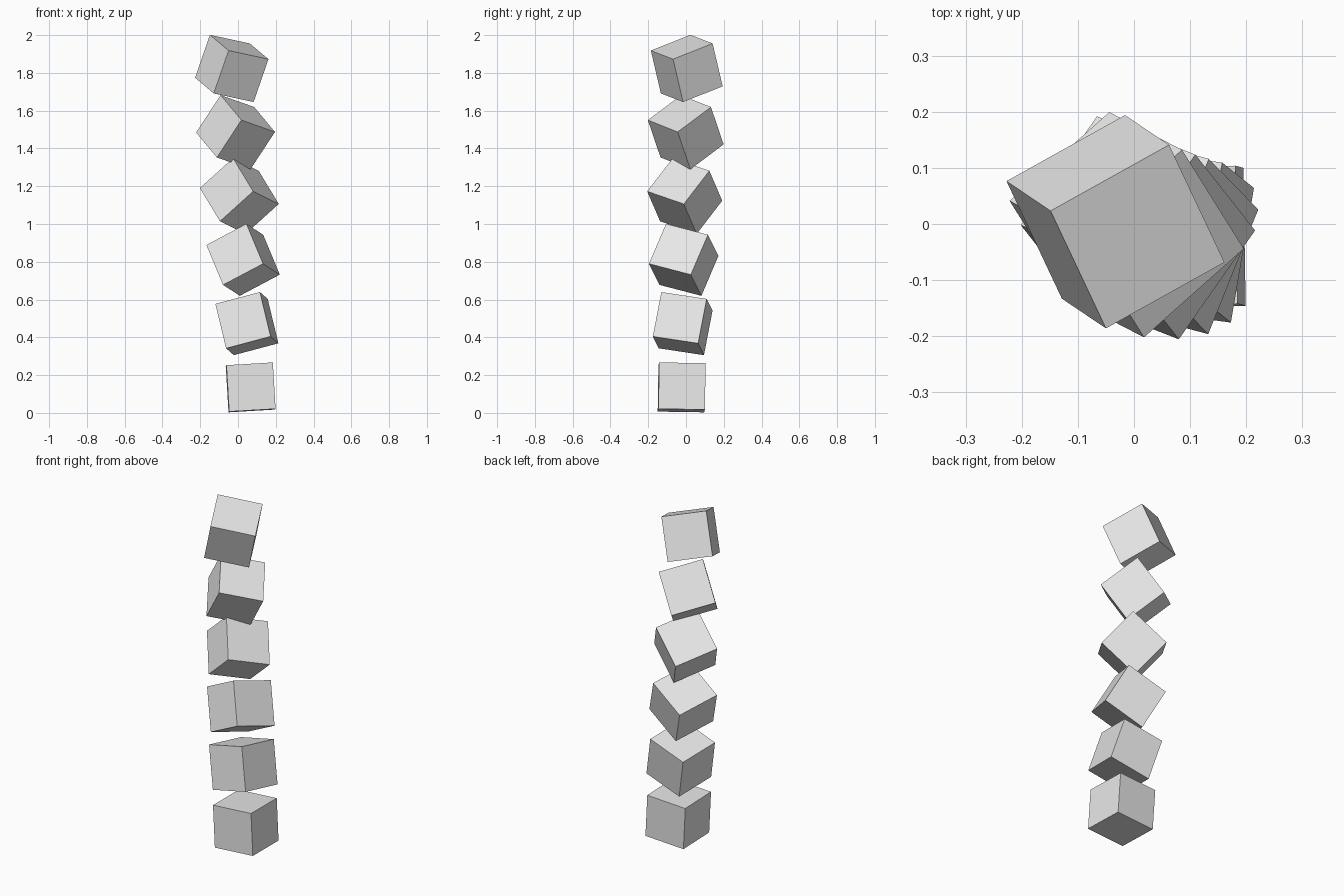
import bpy
import math
from mathutils import Vector, Quaternion

if "Cube" in bpy.data.objects:
    bpy.data.objects.remove(bpy.data.objects["Cube"])

SIZE = 0.246
COUNT = 6

grey = bpy.data.materials.new("light_grey")
grey.diffuse_color = (0.8, 0.8, 0.8, 1.0)
grey.use_nodes = True
grey.node_tree.nodes["Principled BSDF"].inputs["Base Color"].default_value = grey.diffuse_color

# Bottom cube and the steady change from one cube to the next
START, STEP = Vector((0.067, -0.023, 0.135)), Vector((-0.020, 0.0054, 0.3377))
TURN, TURN_STEP = Vector((-0.9, -3.4, 0.9)), Vector((-8.77, -10.75, -9.45))

# Twisting stack of loose cubes
for i in range(COUNT):
    bpy.ops.mesh.primitive_cube_add(size=SIZE, location=START + STEP * i)
    cube = bpy.context.object
    cube.name = f"stacked_cube_{i + 1}"
    turn = TURN + TURN_STEP * i
    cube.rotation_mode = 'QUATERNION'
    cube.rotation_quaternion = Quaternion(turn.normalized(), math.radians(turn.length))
    cube.data.materials.append(grey)
